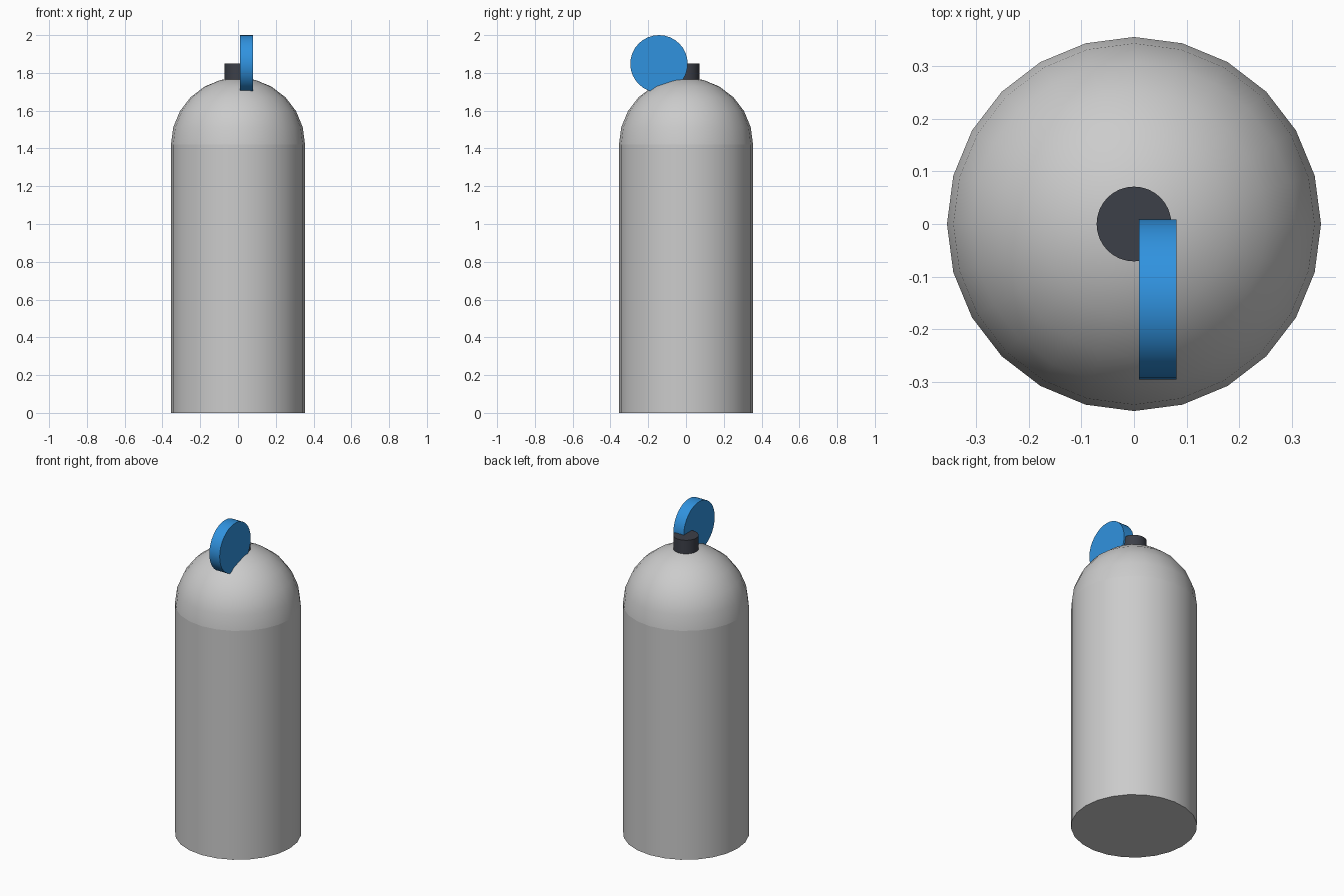
import bpy
import bmesh
import math

if "Cube" in bpy.data.objects:
    bpy.data.objects.remove(bpy.data.objects["Cube"])


def paint(obj, color):
    mat = bpy.data.materials.new(obj.name + "_paint")
    mat.diffuse_color = color
    mat.use_nodes = True
    mat.node_tree.nodes["Principled BSDF"].inputs["Base Color"].default_value = mat.diffuse_color
    obj.data.materials.append(mat)


def cylinder(name, radius, depth, center, sides, rotation=(0, 0, 0)):
    bpy.ops.mesh.primitive_cylinder_add(vertices=sides, radius=radius, depth=depth,
                                        location=center, rotation=rotation)
    obj = bpy.context.object
    obj.name = name
    bpy.ops.object.shade_smooth_by_angle(angle=math.radians(30))
    return obj


R = 0.355       # tank radius
H = 1.42        # height of the straight wall

# Tank wall
cylinder("tank_body", R, H, (0, 0, H / 2), 24)

# Domed shoulder: upper half of a sphere
bpy.ops.mesh.primitive_uv_sphere_add(segments=24, ring_count=12, radius=R, location=(0, 0, H))
dome = bpy.context.object
dome.name = "tank_dome"
bm = bmesh.new()
bm.from_mesh(dome.data)
bmesh.ops.delete(bm, geom=[v for v in bm.verts if v.co.z < -0.001], context='VERTS')
bm.to_mesh(dome.data)
bm.free()
bpy.ops.object.shade_smooth_by_angle(angle=math.radians(30))

# Valve neck
neck = cylinder("valve_neck", 0.071, 0.14, (0, 0, 1.78), 32)
paint(neck, (0.045, 0.05, 0.065, 1))

# Upright round gauge, facing sideways
gauge = cylinder("gauge_disc", 0.152, 0.071, (0.045, -0.143, 1.848), 32, (0, math.pi / 2, 0))
paint(gauge, (0.03, 0.29, 0.74, 1))
